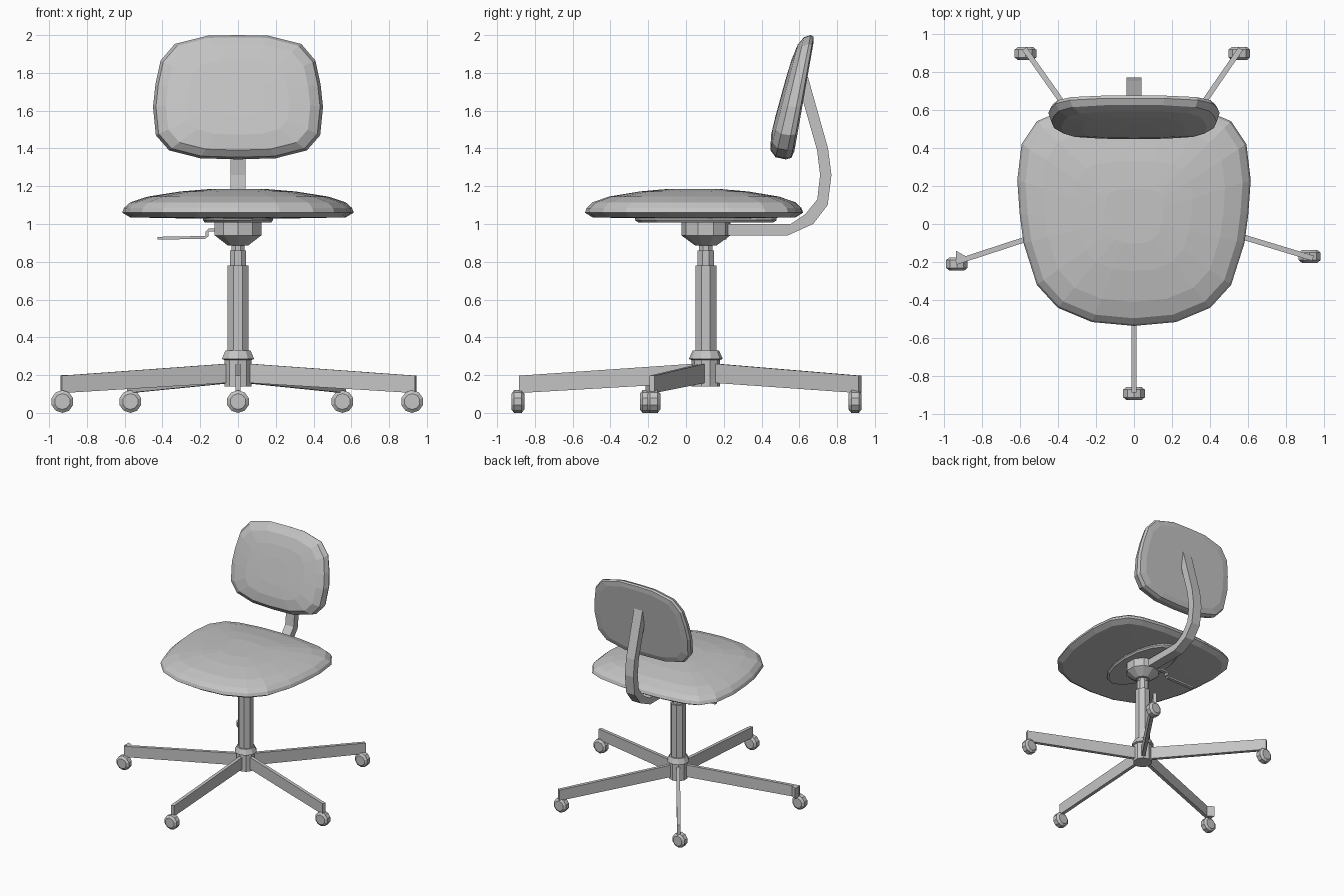
import bpy, bmesh, math
from mathutils import Vector

if "Cube" in bpy.data.objects:
    bpy.data.objects.remove(bpy.data.objects["Cube"])

grey = bpy.data.materials.new("light_grey")
grey.diffuse_color = (0.55, 0.55, 0.55, 1)
grey.use_nodes = True
grey.node_tree.nodes["Principled BSDF"].inputs["Base Color"].default_value = grey.diffuse_color
CY = 0.105  # column axis in y


def finish(name, bm):
    bmesh.ops.recalc_face_normals(bm, faces=bm.faces)
    me = bpy.data.meshes.new(name)
    bm.to_mesh(me)
    bm.free()
    me.materials.append(grey)
    ob = bpy.data.objects.new(name, me)
    bpy.context.collection.objects.link(ob)
    return ob


def loft(name, rings):
    """Skin a list of equal-length point rings and cap both ends."""
    bm = bmesh.new()
    rows = [[bm.verts.new(p) for p in r] for r in rings]
    n = len(rows[0])
    for a, b in zip(rows, rows[1:]):
        for i in range(n):
            j = (i + 1) % n
            bm.faces.new((a[i], a[j], b[j], b[i]))
    bm.faces.new(rows[0])
    bm.faces.new(rows[-1])
    return finish(name, bm)


def lathe(name, profile, sides, centre, axis="z"):
    """Turn (radius, offset) pairs around z or y."""
    rings = []
    for r, h in profile:
        ring = []
        for i in range(sides):
            a = 2 * math.pi * (i + 0.5) / sides
            u, v = r * math.cos(a), r * math.sin(a)
            p = Vector((u, v, h)) if axis == "z" else Vector((u, h, v))
            ring.append(p + Vector(centre))
        rings.append(ring)
    return loft(name, rings)


def mirrored(half):
    """Close a half outline whose first and last points lie on x = 0."""
    return half + [(-x, y) for x, y in half[-2:0:-1]]


# Seat cushion
seat_line = mirrored([(0, -.535), (.22, -.515), (.40, -.44), (.51, -.32), (.58, -.1),
                      (.60, .05), (.613, .23), (.59, .42), (.51, .54), (.40, .585),
                      (.2, .615), (0, .62)])
loft("seat", [[(x * s, .04 + (y - .04) * s, z) for x, y in seat_line]
              for s, z in [(.5, 1.03), (.93, 1.035), (1, 1.06), (.985, 1.085), (.93, 1.115),
                           (.78, 1.145), (.5, 1.172), (.25, 1.185)]])

# Plate under the seat
loft("seat_plate", [[(.185 * s * math.cos(a), .105 + .375 * s * math.sin(a), z)
                     for a in [math.pi * i / 8 for i in range(16)]]
                    for s, z in [(.95, 1.008), (1, 1.02), (1, 1.04)]])

# Backrest, leaning back and fuller towards the bottom
back_line = mirrored([(0, 1.342), (.2, 1.348), (.365, 1.39), (.435, 1.47), (.45, 1.62),
                      (.437, 1.74), (.41, 1.865), (.335, 1.953), (.16, 1.997), (0, 2.0)])
back_rings = []
for s, d in [(.5, .03), (.86, .03), (.975, .022), (1, 0), (.965, -.045), (.85, -.075),
             (.6, -.09), (.3, -.093)]:
    ring = []
    for x, z in back_line:
        zz = 1.67 + (z - 1.67) * s
        ring.append((x * s, .53 + .2 * (zz - 1.35) + d * (1 + .8 * (1.67 - zz)), zz))
    back_rings.append(ring)
loft("backrest", back_rings)

# Bent bar carrying the backrest: outer and inner side profile
outer = [(.15, .94), (.54, .94), (.673, 1.0), (.75, 1.10), (.77, 1.26), (.752, 1.40), (.645, 1.78)]
inner = [(.15, 1.0), (.555, 1.0), (.63, 1.05), (.695, 1.13), (.71, 1.26), (.694, 1.39), (.60, 1.72)]
loft("back_bar", [[(-.04, *o), (.04, *o), (.04, *i), (-.04, *i)] for o, i in zip(outer, inner)])

# Tilt mechanism, gas lift and hub
lathe("mechanism", [(.055, .885), (.13, .94), (.13, 1.012)], 10, (0, CY, 0))
lathe("lift_rod", [(.038, .84), (.038, .90)], 8, (0, CY, 0))
lathe("lift_collar", [(.047, .77), (.047, .86)], 8, (0, CY, 0))
lathe("column", [(.06, .30), (.06, .78)], 8, (0, CY, 0))
lathe("hub", [(.075, .14), (.075, .28), (.088, .285), (.088, .29), (.07, .33)], 10, (0, CY, 0))

# Height lever, a stepped strip
top = [(-.09, .975), (-.155, .975), (-.155, .937), (-.425, .932)]
low = [(-.09, .96), (-.172, .96), (-.172, .922), (-.425, .917)]
loft("lever", [[(a[0], .185, a[1]), (a[0], .215, a[1]), (b[0], .215, b[1]), (b[0], .185, b[1])]
               for a, b in zip(top, low)])

# Five tapered legs with a wheel under each tip
legs = [((0, -.885), (0, -.89)), ((.94, -.18), (.922, -.17)), ((.56, .92), (.553, .895)),
        ((-.575, .92), (-.57, .895)), ((-.935, -.20), (-.93, -.21))]
for k, (tip, wheel) in enumerate(legs, 1):
    hub, end = Vector((0, CY, 0)), Vector((tip[0], tip[1], 0))
    d = (end - hub).normalized()
    side = Vector((-d.y, d.x, 0)) * .014
    start = hub + d * .04
    loft(f"leg_{k}", [[p + side + Vector((0, 0, z0)), p - side + Vector((0, 0, z0)),
                       p - side + Vector((0, 0, z1)), p + side + Vector((0, 0, z1))]
                      for p, z0, z1 in [(start, .16, .262), (end, .105, .197)]])
    lathe(f"wheel_{k}", [(.042, -.034), (.06, -.02), (.06, .02), (.042, .034)],
          10, (wheel[0], wheel[1], .06), "y")

# Small wedge bracket on the left leg tip
loft("leg_bracket", [[(-.935, -.14, z), (-.865, -.18, z), (-.935, -.205, z)] for z in (.11, .2)])
